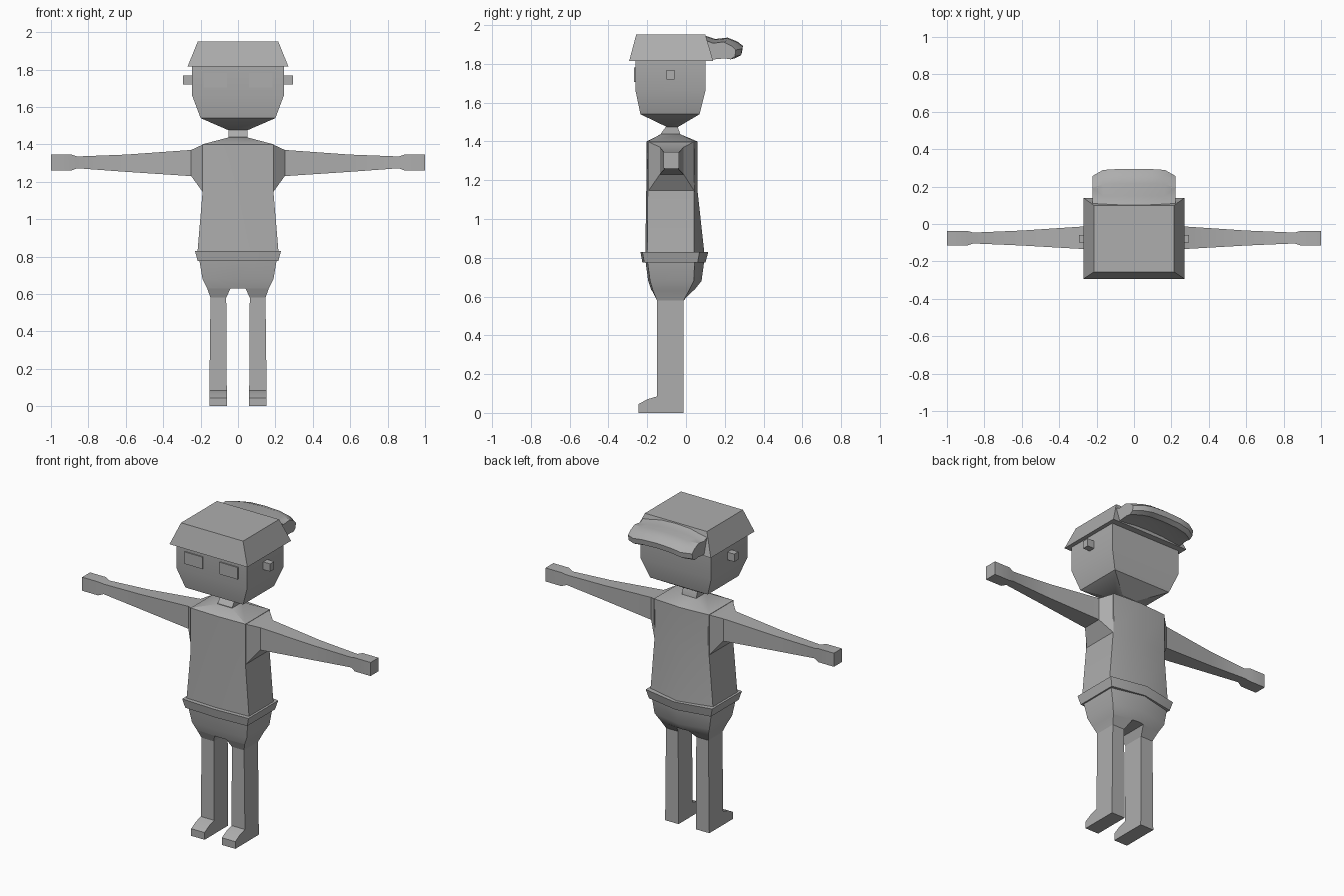
import bpy, bmesh, math

if "Cube" in bpy.data.objects:
    bpy.data.objects.remove(bpy.data.objects["Cube"])

mat = bpy.data.materials.new("plain grey")
mat.diffuse_color = (0.42, 0.42, 0.42, 1)
mat.use_nodes = True
mat.node_tree.nodes["Principled BSDF"].inputs["Base Color"].default_value = mat.diffuse_color


def finish(name, bm, mirror=False, angle=30):
    """Turn a bmesh into a named, shaded object."""
    if mirror:
        # open the half along the centre plane
        inner = [f for f in bm.faces if all(abs(v.co.x) < 1e-5 for v in f.verts)]
        bmesh.ops.delete(bm, geom=inner, context='FACES')
    bmesh.ops.remove_doubles(bm, verts=bm.verts, dist=1e-5)
    bmesh.ops.recalc_face_normals(bm, faces=bm.faces)
    me = bpy.data.meshes.new(name)
    bm.to_mesh(me)
    bm.free()
    ob = bpy.data.objects.new(name, me)
    bpy.context.collection.objects.link(ob)
    me.materials.append(mat)
    if mirror:
        m = ob.modifiers.new("mirror", 'MIRROR')
        m.use_clip = True
    bpy.ops.object.select_all(action='DESELECT')
    ob.select_set(True)
    bpy.context.view_layer.objects.active = ob
    bpy.ops.object.shade_smooth_by_angle(angle=math.radians(angle))
    return ob


def loft(name, rings, mirror=False, angle=30):
    """Skin a series of equal-length closed rings and cap both ends."""
    bm = bmesh.new()
    vs = [[bm.verts.new(p) for p in r] for r in rings]
    n = len(vs[0])
    for a, b in zip(vs, vs[1:]):
        for i in range(n):
            j = (i + 1) % n
            bm.faces.new((a[i], a[j], b[j], b[i]))
    bm.faces.new(vs[0])
    bm.faces.new(vs[-1])
    return finish(name, bm, mirror, angle)


def rect_z(x0, x1, y0, y1, z):
    return [(x0, y0, z), (x1, y0, z), (x1, y1, z), (x0, y1, z)]


def rect_x(x, y0, y1, z0, z1):
    return [(x, y0, z0), (x, y1, z0), (x, y1, z1), (x, y0, z1)]


def body_ring(w, front_mid, front, back, back_mid, z):
    """Six-sided ring with a slight ridge at front and back."""
    return [(-w, front, z), (0, front_mid, z), (w, front, z),
            (w, back, z), (0, back_mid, z), (-w, back, z)]


# head, chin and neck
loft("head", [rect_z(-w, w, a, b, z) for w, a, b, z in (
    (.05, -.10, -.04, 1.475), (.20, -.235, .07, 1.54),
    (.245, -.26, .10, 1.66), (.245, -.26, .10, 1.84))])
loft("neck", [rect_z(-.05, .05, a, b, z) for a, b, z in (
    (-.13, -.03, 1.42), (-.13, -.03, 1.44), (-.10, -.045, 1.48))])

# eye plates and ears
loft("eyes", [rect_z(.06, .185, -.267, -.259, z) for z in (1.705, 1.78)], True)
loft("ears", [rect_x(x, -.10, -.06, 1.72, 1.768) for x in (.24, .293)], True)

# backwards cap: crown and bill
loft("cap_crown", [rect_z(-.27, .27, -.293, .14, 1.815),
                   rect_z(-.215, .215, -.257, .10, 1.95)])
bill = [(.09, 1.948), (.15, 1.928), (.215, 1.935), (.265, 1.915), (.293, 1.893),
        (.288, 1.86), (.26, 1.845), (.225, 1.85), (.09, 1.84)]
rings = []
for x, reach, drop in ((0, 1, 0), (.10, 1, .004), (.165, .98, .015), (.222, .82, .022)):
    rings.append([(x, .09 + (y - .09) * reach, z - drop) for y, z in bill])
loft("cap_bill", rings, True)

# shirt torso with sloped shoulders
loft("torso", [body_ring(.217, -.21, -.20, .042, .095, .82),
               body_ring(.19, -.205, -.197, .042, .06, 1.14),
               body_ring(.19, -.203, -.197, .045, .058, 1.40),
               body_ring(.05, -.13, -.13, -.03, -.03, 1.437)])
loft("belt", [body_ring(.215, -.225, -.215, .06, .10, .775),
              body_ring(.23, -.235, -.225, .07, .115, .83)])

# arms with hands
loft("arms", [rect_x(*s) for s in (
    (.185, -.197, .045, 1.14, 1.40), (.25, -.135, -.012, 1.23, 1.37),
    (.60, -.115, -.035, 1.253, 1.345), (.86, -.104, -.046, 1.272, 1.335),
    (.89, -.115, -.037, 1.26, 1.345), (1.0, -.115, -.037, 1.26, 1.345))], True)


# hips narrowing into the leg tops
def hip(x0, x1, y0, y0s, y1s, y1, z):
    return [(x0, y0, z), (x1, y0s, z), (x1, y1s, z), (x0, y1, z)]


loft("hips", [hip(0, .208, -.21, -.20, .045, .095, .79),
              hip(0, .19, -.195, -.185, .04, .08, .68),
              hip(0, .165, -.178, -.17, .015, .04, .63),
              hip(.04, .165, -.175, -.17, .015, .035, .63),
              hip(.063, .147, -.15, -.15, -.012, -.012, .58)], True)

# legs with feet, cut from a side profile
side = [(-.15, .58), (-.15, .085), (-.20, .07), (-.245, .045),
        (-.245, 0), (-.012, 0), (-.012, .58)]
loft("legs", [[(xt if z > .5 else xb, y, z) for y, z in side]
              for xt, xb in ((.063, .06), (.147, .153))], True)
